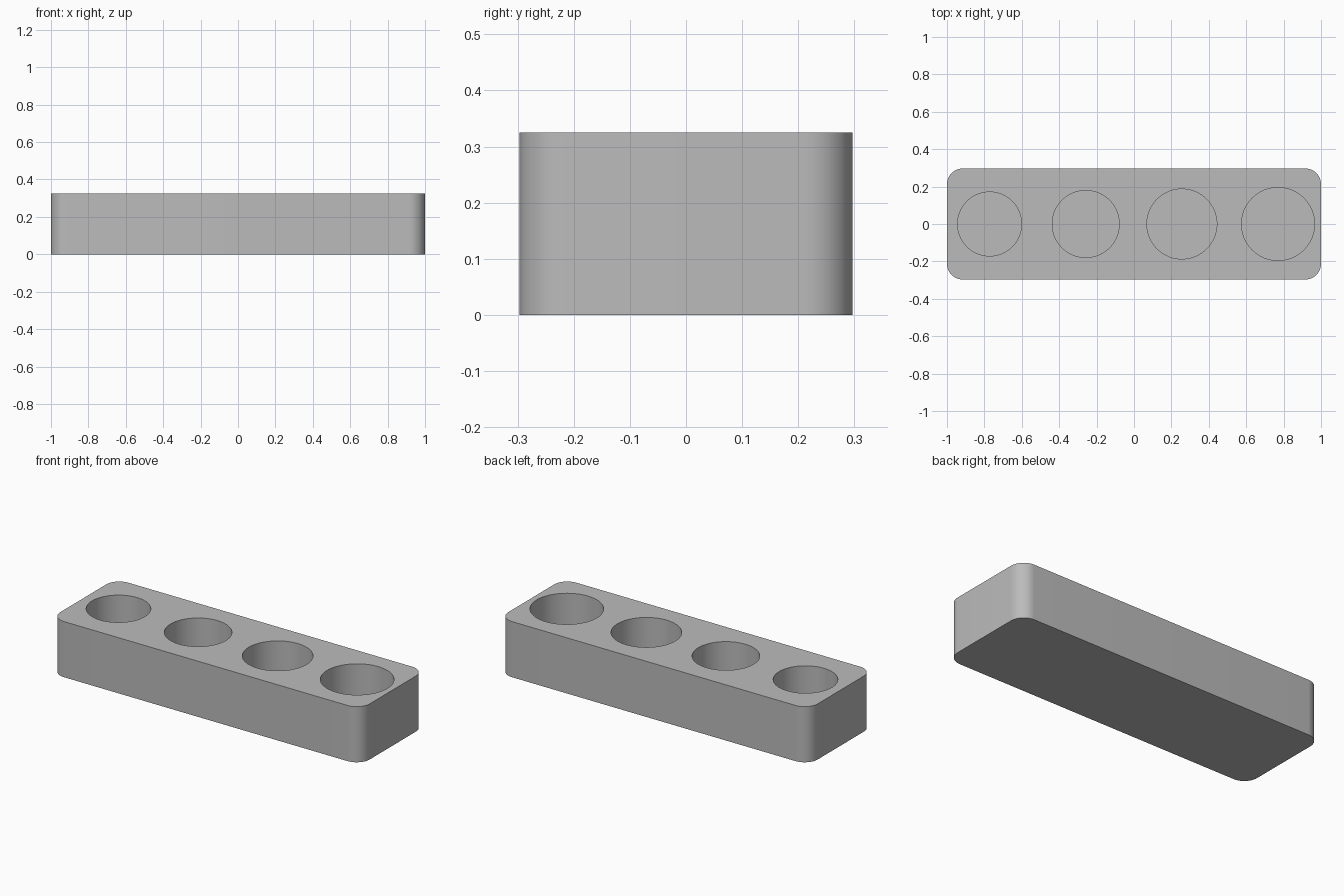
import bpy
import bmesh
import math

if "Cube" in bpy.data.objects:
    bpy.data.objects.remove(bpy.data.objects["Cube"], do_unlink=True)

HALF_X, HALF_Y, HEIGHT = 1.0, 0.297, 0.325
CORNER, FLOOR = 0.085, 0.05

grey = bpy.data.materials.new("plain grey")
grey.use_nodes = True
colour = (0.5, 0.5, 0.5, 1)
grey.diffuse_color = colour
grey.node_tree.nodes["Principled BSDF"].inputs["Base Color"].default_value = colour


def make_object(name, bm):
    bmesh.ops.recalc_face_normals(bm, faces=bm.faces)
    mesh = bpy.data.meshes.new(name)
    bm.to_mesh(mesh)
    bm.free()
    mesh.materials.append(grey)
    obj = bpy.data.objects.new(name, mesh)
    bpy.context.collection.objects.link(obj)
    return obj


def extrude_profile(bm, points, bottom, top):
    face = bm.faces.new([bm.verts.new((x, y, bottom)) for x, y in points])
    new = bmesh.ops.extrude_face_region(bm, geom=[face])["geom"]
    verts = [v for v in new if isinstance(v, bmesh.types.BMVert)]
    bmesh.ops.translate(bm, verts=verts, vec=(0, 0, top - bottom))


def arc(cx, cy, radius, start, sweep, steps):
    angles = [start + sweep * i / steps for i in range(steps + 1)]
    return [(cx + radius * math.cos(a), cy + radius * math.sin(a)) for a in angles]


# Block with rounded upright corners
outline = []
for i, (sx, sy) in enumerate([(1, 1), (-1, 1), (-1, -1), (1, -1)]):
    outline += arc(sx * (HALF_X - CORNER), sy * (HALF_Y - CORNER), CORNER,
                   i * math.pi / 2, math.pi / 2, 16)
bm = bmesh.new()
extrude_profile(bm, outline, 0, HEIGHT)
block = make_object("holder_block", bm)

# Four round pockets, growing in size from right to left
bm = bmesh.new()
for i in range(4):
    circle = arc(-0.772 + i * 0.514, 0, 0.171 + i * 0.008, 0, 2 * math.pi, 96)[:-1]
    extrude_profile(bm, circle, FLOOR, HEIGHT + 0.1)
cutter = make_object("pocket_cutter", bm)
cutter.hide_render = True

cut = block.modifiers.new("pockets", "BOOLEAN")
cut.operation = "DIFFERENCE"
cut.solver = "EXACT"
cut.object = cutter

# Apply the cut, then remove the cutter and smooth the curved walls
bpy.ops.object.select_all(action="DESELECT")
block.select_set(True)
bpy.context.view_layer.objects.active = block
bpy.ops.object.modifier_apply(modifier=cut.name)
bpy.data.objects.remove(cutter, do_unlink=True)
bpy.ops.object.shade_smooth_by_angle(angle=math.radians(30))
